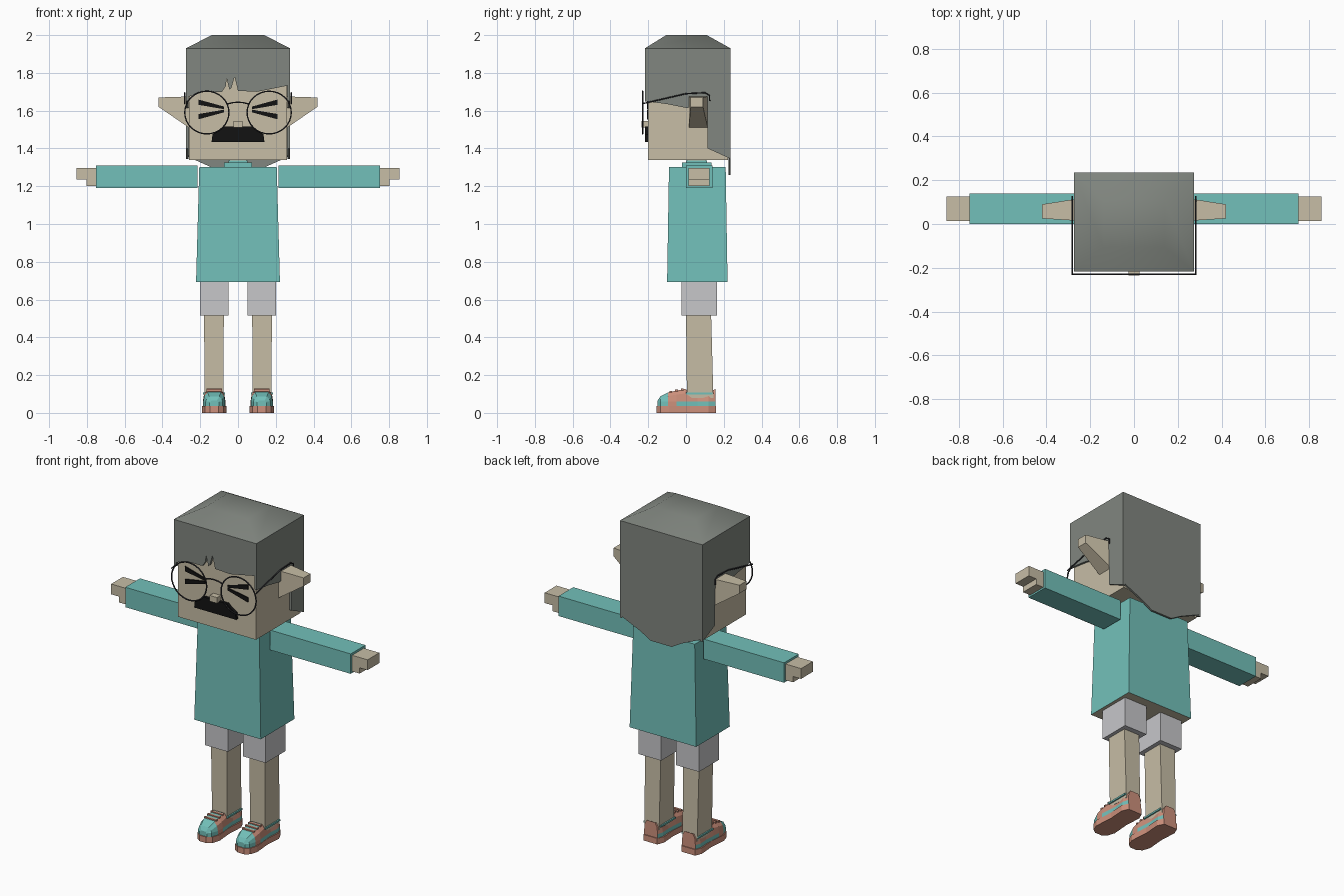
import bpy, bmesh, math

cube = bpy.data.objects.get("Cube")
if cube:
    bpy.data.objects.remove(cube, do_unlink=True)


def material(name, rgb):
    m = bpy.data.materials.new(name)
    m.use_nodes = True
    color = (*rgb, 1)
    m.diffuse_color = color
    m.node_tree.nodes["Principled BSDF"].inputs["Base Color"].default_value = color
    return m


SKIN = material("skin", (0.57, 0.51, 0.38))
HAIR = material("grey hair", (0.22, 0.24, 0.215))
TEAL = material("teal cloth", (0.17, 0.53, 0.49))
SHORTS = material("pale grey cloth", (0.57, 0.57, 0.59))
CORAL = material("coral shoe", (0.61, 0.28, 0.2))
BLACK = material("black", (0.006, 0.006, 0.006))
WIRE = material("dark wire", (0.03, 0.03, 0.035))


def loft(name, rings, *mats):
    """Skin a stack of closed rings and cap both ends."""
    bm = bmesh.new()
    rows = [[bm.verts.new(p) for p in ring] for ring in rings]
    n = len(rows[0])
    for a, b in zip(rows, rows[1:]):
        for i in range(n):
            j = (i + 1) % n
            bm.faces.new((a[i], a[j], b[j], b[i]))
    bm.faces.new(rows[0])
    bm.faces.new(rows[-1])
    bmesh.ops.recalc_face_normals(bm, faces=bm.faces)
    mesh = bpy.data.meshes.new(name)
    bm.to_mesh(mesh)
    bm.free()
    for m in mats:
        mesh.materials.append(m)
    obj = bpy.data.objects.new(name, mesh)
    bpy.context.collection.objects.link(obj)
    return obj


def rect(x0, x1, y0, y1, z):
    return [(x0, y0, z), (x1, y0, z), (x1, y1, z), (x0, y1, z)]


def box(name, x, y, z, mat):
    return loft(name, [rect(*x, *y, h) for h in z], mat)


def plate_y(name, pts, y0, y1, mat):
    return loft(name, [[(x, y, z) for x, z in pts] for y in (y0, y1)], mat)


def plate_x(name, pts, x0, x1, mat):
    return loft(name, [[(x, y, z) for y, z in pts] for x in (x0, x1)], mat)


def wire(name, pts, mat, closed=False):
    curve = bpy.data.curves.new(name, "CURVE")
    curve.dimensions = "3D"
    curve.bevel_depth = 0.004
    curve.bevel_resolution = 1
    spline = curve.splines.new("POLY")
    spline.points.add(len(pts) - 1)
    for p, co in zip(spline.points, pts):
        p.co = (*co, 1)
    spline.use_cyclic_u = closed
    curve.materials.append(mat)
    obj = bpy.data.objects.new(name, curve)
    bpy.context.collection.objects.link(obj)


# Head
box("head", (-0.26, 0.26), (-0.2, 0.222), (1.34, 1.92), SKIN)
box("nose", (-0.025, 0.025), (-0.235, -0.2), (1.51, 1.545), SKIN)

# Hair: domed cap, cut fringe, side panels and long back
cap = loft("hair_cap", [rect(-0.275, 0.275, -0.218, 0.236, 1.92),
                        rect(-0.275, 0.275, -0.218, 0.236, 1.93),
                        rect(-0.14, 0.14, -0.105, 0.11, 2.0)], HAIR)
bpy.context.view_layer.objects.active = cap
cap.select_set(True)
bpy.ops.object.shade_smooth_by_angle(angle=math.radians(50))
cap.select_set(False)

fringe = [(-0.275, 1.925), (-0.275, 1.67), (-0.18, 1.7), (-0.085, 1.7),
          (-0.065, 1.73), (-0.06, 1.77), (-0.045, 1.71), (-0.035, 1.72),
          (-0.018, 1.78), (0, 1.705), (0.1, 1.7), (0.2, 1.72), (0.275, 1.735)]
plate_y("hair_fringe", fringe + [(0.275, 1.925)], -0.218, -0.203, HAIR)
back = [(0.275, 1.36), (0.14, 1.3), (0.07, 1.26)]
back += [(-x, z) for x, z in reversed(back)]
plate_y("hair_back", [(-0.275, 1.925), (0.275, 1.925)] + back, 0.224, 0.236, HAIR)
side = [(-0.218, 1.925), (0.236, 1.925), (0.236, 1.345), (0.115, 1.4),
        (0.115, 1.62), (0, 1.615), (-0.1, 1.635), (-0.218, 1.65)]

# Moustache
plate_y("moustache", [(-0.14, 1.435), (0.14, 1.435), (0.135, 1.475), (0.1, 1.495),
                      (0.08, 1.515), (-0.08, 1.515), (-0.1, 1.495), (-0.135, 1.475)],
        -0.218, -0.2, BLACK)

# Glasses bridge
wire("glasses_bridge", [(x, -0.23, 1.645 - 3 * x * x) for x in
                        (-0.055, -0.03, 0, 0.03, 0.055)], WIRE)

# Torso and collar
torso = loft("tunic", [rect(-0.222, 0.222, -0.1, 0.22, 0.692),
                       rect(-0.205, 0.205, -0.09, 0.21, 1.302)], TEAL, SKIN)
for f in torso.data.polygons:
    f.material_index = 1 if f.normal.z < -0.5 else 0
box("collar", (-0.075, 0.075), (-0.022, 0.135), (1.3, 1.325), TEAL)
box("neck_band", (-0.05, 0.05), (0, 0.11), (1.32, 1.335), TEAL)
box("neck", (-0.045, 0.045), (0.005, 0.105), (1.33, 1.345), SKIN)

# Shoe stations along y: (y, half width, top height)
STATIONS = [(-0.15, 0.025, 0.065), (-0.135, 0.045, 0.088), (-0.095, 0.058, 0.108),
            (-0.05, 0.06, 0.118), (-0.005, 0.056, 0.126), (0.06, 0.052, 0.1),
            (0.12, 0.056, 0.108), (0.155, 0.045, 0.126)]
SOLE = [(0.045, 0.16), (0.063, 0.12), (0.056, 0.02), (0.065, -0.09),
        (0.05, -0.135), (0.022, -0.155)]


def shoe(label, cx):
    outline = SOLE + [(-x, y) for x, y in reversed(SOLE)]
    loft(label + "_shoe_sole", [[(cx + x, y, z) for x, y in outline]
                                for z in (0, 0.036)], CORAL)
    rings = []
    for y, w, top in STATIONS:
        half = [(w, 0.034), (w, 0.06), (w * 0.9, top * 0.82), (w * 0.6, top)]
        full = half + [(-x, z) for x, z in reversed(half)]
        rings.append([(cx + x, y, z) for x, z in full])
    upper = loft(label + "_shoe_upper", rings, CORAL, TEAL)
    for f in upper.data.polygons:
        c = f.center
        toe = c.y < -0.1
        stripe = c.z < 0.06 and c.y > -0.05
        tongue = c.y < 0 and abs(f.normal.z) > 0.8
        f.material_index = 1 if toe or stripe or tongue else 0
    for y, z in ((-0.08, 0.112), (-0.05, 0.118), (-0.02, 0.123)):
        box(label + "_shoe_lace", (cx - 0.04, cx + 0.04), (y - 0.007, y + 0.007),
            (z - 0.004, z + 0.005), CORAL)
    for s in (-1, 1):
        x = cx + s * 0.054
        box(label + "_shoe_ankle_trim", (x - 0.004, x + 0.004), (0, 0.14),
            (0.098, 0.108), TEAL)


# Mirrored parts
for label, s in (("left", 1), ("right", -1)):
    plate_x(label + "_hair_side", side, s * 0.262, s * 0.275, HAIR)

    # Ear tapering outwards
    ear = [[(0.26, 0.015, 1.51), (0.26, 0.115, 1.51), (0.26, 0.115, 1.675), (0.26, 0.015, 1.675)],
           [(0.42, 0.025, 1.62), (0.42, 0.09, 1.62), (0.42, 0.09, 1.67), (0.42, 0.025, 1.67)]]
    loft(label + "_ear", [[(s * x, y, z) for x, y, z in r] for r in ear], SKIN)

    # Squeezed-shut eye made of two slanted bars
    for part, outer, inner in (("upper", 1.645, 1.615), ("lower", 1.568, 1.598)):
        plate_y(f"{label}_eye_{part}_bar",
                [(s * 0.21, outer - 0.014), (s * 0.21, outer + 0.014),
                 (s * 0.075, inner + 0.007), (s * 0.075, inner - 0.007)],
                -0.207, -0.2, BLACK)

    # Glasses rim and temple
    rim = [math.tau * i / 32 for i in range(32)]
    wire(label + "_glasses_rim", [(s * 0.165 + 0.117 * math.cos(a), -0.23,
                                   1.59 + 0.113 * math.sin(a)) for a in rim], WIRE, True)
    wire(label + "_glasses_temple",
         [(s * 0.282, y, z) for y, z in ((-0.23, 1.637), (0, 1.69), (0.1, 1.695),
                                         (0.125, 1.68), (0.125, 1.65))], WIRE)

    # Arm and hand
    box(label + "_sleeve", (s * 0.215, s * 0.752), (0, 0.14), (1.19, 1.31), TEAL)
    box(label + "_hand", (s * 0.75, s * 0.855), (0.013, 0.125), (1.235, 1.297), SKIN)
    box(label + "_fingers", (s * 0.75, s * 0.802), (0.013, 0.125), (1.2, 1.235), SKIN)

    # Leg
    box(label + "_shorts_leg", (s * 0.05, s * 0.202), (-0.025, 0.165), (0.515, 0.7), SHORTS)
    loft(label + "_leg", [rect(s * 0.078, s * 0.176, 0.005, 0.145, 0.08),
                          rect(s * 0.075, s * 0.18, 0, 0.133, 0.52)], SKIN)
    shoe(label, s * 0.126)
